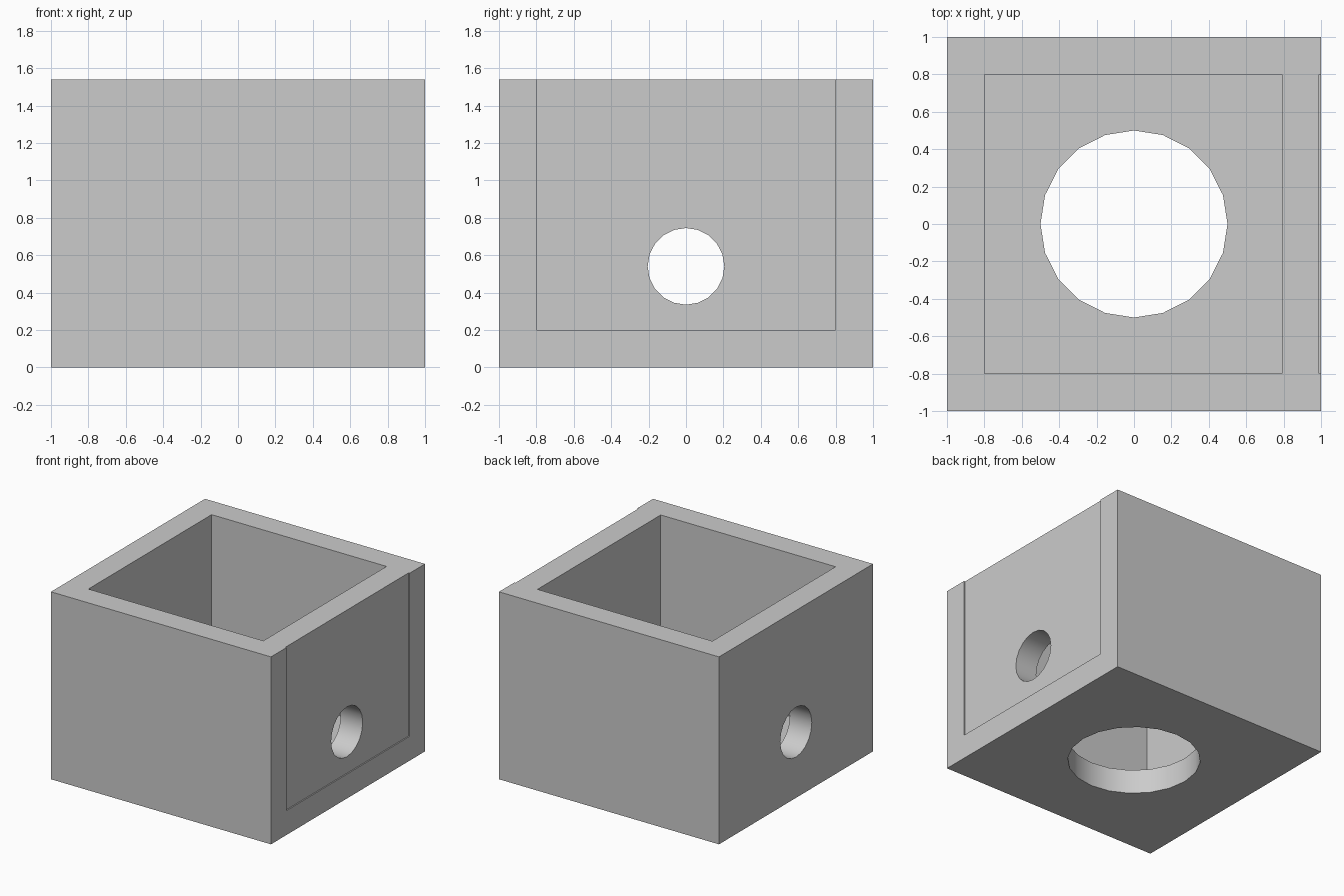
import bpy
import math

old = bpy.data.objects.get("Cube")
if old:
    bpy.data.objects.remove(old, do_unlink=True)

HEIGHT, WALL, SETBACK = 1.54, 0.2, 0.01

grey = bpy.data.materials.new("light_grey")
grey.use_nodes = True
colour = (0.6, 0.6, 0.6, 1)
grey.diffuse_color = colour
grey.node_tree.nodes["Principled BSDF"].inputs["Base Color"].default_value = colour


def box(name, low, high):
    """Axis-aligned box between two corners."""
    centre = [(a + b) / 2 for a, b in zip(low, high)]
    bpy.ops.mesh.primitive_cube_add(size=1, location=centre)
    ob = bpy.context.object
    ob.name = name
    ob.scale = [b - a for a, b in zip(low, high)]
    bpy.ops.object.transform_apply(location=True, rotation=True, scale=True)
    ob.data.materials.append(grey)
    return ob


def drill(name, radius, depth, location, rotation=(0, 0, 0)):
    """Twenty-sided cylinder used as a hole cutter."""
    bpy.ops.mesh.primitive_cylinder_add(vertices=20, radius=radius, depth=depth,
                                        location=location, rotation=rotation)
    ob = bpy.context.object
    ob.name = name
    bpy.ops.object.transform_apply(location=True, rotation=True, scale=True)
    ob.data.materials.append(grey)
    return ob


def cut(target, cutter):
    """Subtract the cutter and delete it."""
    mod = target.modifiers.new("cut", "BOOLEAN")
    mod.operation = "DIFFERENCE"
    mod.solver = "EXACT"
    mod.object = cutter
    bpy.context.view_layer.objects.active = target
    bpy.ops.object.modifier_apply(modifier=mod.name)
    bpy.data.objects.remove(cutter, do_unlink=True)


inner = 1 - WALL

# Open-topped box with a hollow and a shallow recess on the left side
body = box("open_box", (-1, -1, 0), (1, 1, HEIGHT))
cut(body, box("hollow_cutter", (-inner, -inner, WALL),
              (inner - SETBACK, inner, HEIGHT + 0.5)))
cut(body, box("recess_cutter", (1 - SETBACK, -inner, WALL),
              (1.5, inner, HEIGHT + 0.5)))

# Round opening in the floor
cut(body, drill("floor_hole_cutter", 0.5, 0.8, (0, 0, 0)))

# Matching round holes through both side walls
cut(body, drill("side_hole_cutter", 0.205, 3, (0, 0, 0.54), (0, math.pi / 2, 0)))

# Smooth hole walls, sharp box edges
bpy.ops.object.select_all(action="DESELECT")
body.select_set(True)
bpy.context.view_layer.objects.active = body
bpy.ops.object.shade_smooth_by_angle(angle=math.radians(30))
